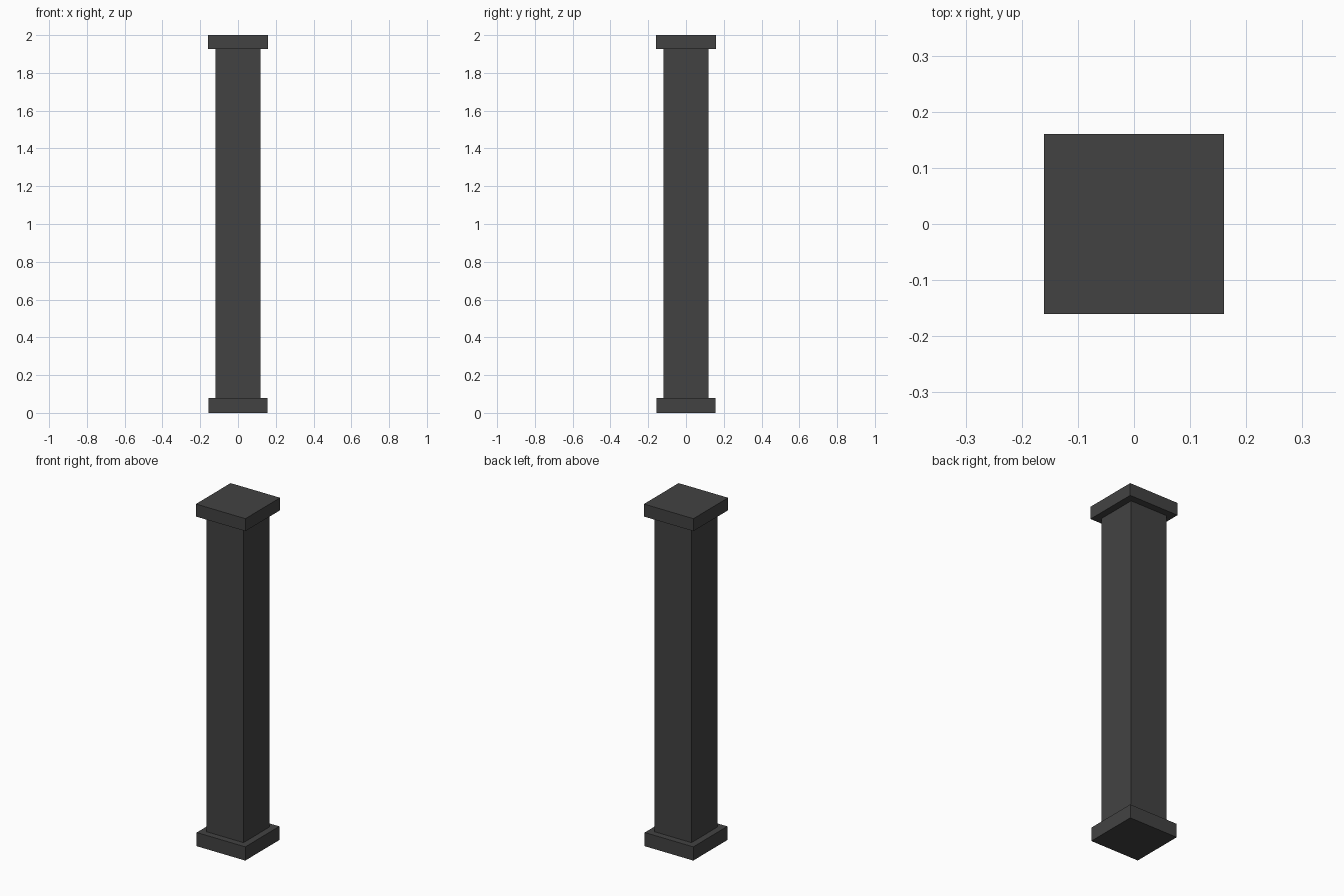
import bpy

if "Cube" in bpy.data.objects:
    bpy.data.objects.remove(bpy.data.objects["Cube"])

# Dark stone colour shared by all parts
stone = bpy.data.materials.new("dark_stone")
stone.diffuse_color = (0.055, 0.055, 0.055, 1)
stone.use_nodes = True
stone.node_tree.nodes["Principled BSDF"].inputs["Base Color"].default_value = stone.diffuse_color


def block(name, half, z0, z1):
    """Square block centred on the axis, between two heights."""
    bpy.ops.mesh.primitive_cube_add(size=1, location=(0, 0, (z0 + z1) / 2))
    ob = bpy.context.object
    ob.name = name
    ob.scale = (2 * half, 2 * half, z1 - z0)
    bpy.ops.object.transform_apply(location=False, rotation=False, scale=True)
    ob.data.materials.append(stone)


# Plinth, shaft and capital stacked from the ground up
block("base_plinth", 0.157, 0.0, 0.08)
block("shaft", 0.119, 0.08, 1.927)
block("capital", 0.16, 1.927, 2.0)
